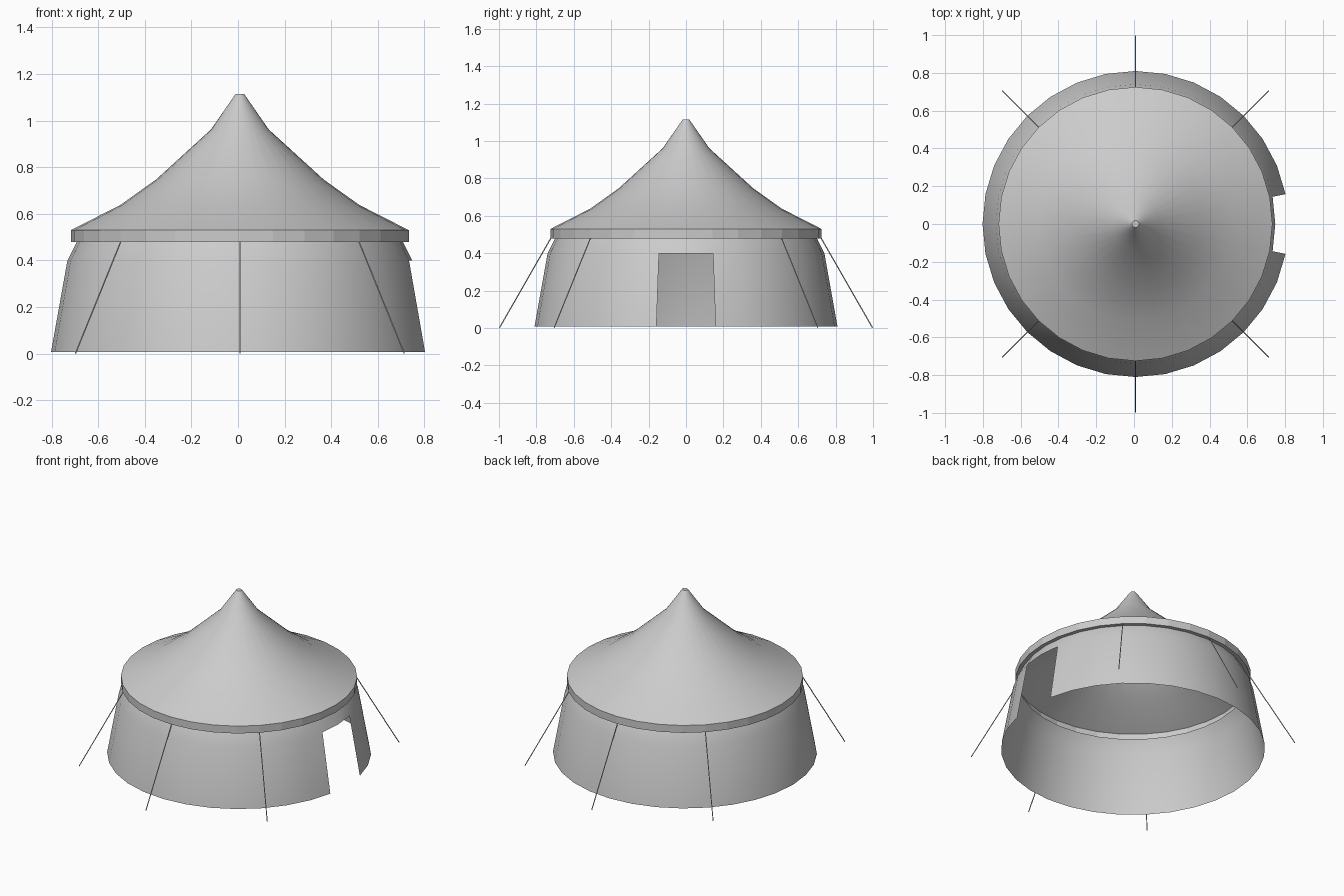
import bpy, bmesh, math
from mathutils import Vector

if "Cube" in bpy.data.objects:
    bpy.data.objects.remove(bpy.data.objects["Cube"])

SIDES = 32
SHIFT = 0.008   # keeps the whole tent centred, as the doorway side is open


def revolve(name, profile, skip=lambda row, seg: False, cap=False, angle=30):
    """Lathe a (radius, z) profile, listed bottom to top, into an open shell."""
    bm = bmesh.new()
    rings = []
    for r, z in profile:
        rings.append([bm.verts.new((SHIFT + r * math.cos(2 * math.pi * i / SIDES),
                                    r * math.sin(2 * math.pi * i / SIDES), z))
                      for i in range(SIDES)])
    for row in range(len(rings) - 1):
        lo, hi = rings[row], rings[row + 1]
        for i in range(SIDES):
            j = (i + 1) % SIDES
            if not skip(row, i):
                bm.faces.new((lo[i], lo[j], hi[j], hi[i]))
    if cap:
        bm.faces.new(rings[-1])
    bm.verts.ensure_lookup_table()
    me = bpy.data.meshes.new(name)
    bm.to_mesh(me)
    bm.free()
    ob = bpy.data.objects.new(name, me)
    bpy.context.collection.objects.link(ob)
    bpy.ops.object.select_all(action='DESELECT')
    ob.select_set(True)
    bpy.context.view_layer.objects.active = ob
    bpy.ops.object.shade_smooth_by_angle(angle=math.radians(angle))
    return ob


# Canvas wall, leaning inward, with a two-panel doorway on the +x side
revolve("wall", [(0.81, 0.008), (0.74, 0.4), (0.70, 0.48), (0.725, 0.48)],
        skip=lambda row, seg: row == 0 and seg in (0, SIDES - 1), angle=100)

# Vertical eave band
band = revolve("eave_band", [(0.725, 0.48), (0.725, 0.53)], angle=5)

# Swept conical roof
revolve("roof", [(0.725, 0.53), (0.513, 0.638), (0.36, 0.747),
                 (0.124, 0.962), (0.018, 1.115)], cap=True)

# Guy ropes from the eave to the ground
for n, deg in enumerate((45, 90, 135, 225, 270, 315)):
    d = Vector((math.cos(math.radians(deg)), math.sin(math.radians(deg)), 0))
    off = Vector((SHIFT, 0, 0))
    top = d * 0.722 + off + Vector((0, 0, 0.482))
    foot = d * 0.997 + off + Vector((0, 0, 0.002))
    axis = top - foot
    bpy.ops.mesh.primitive_cylinder_add(vertices=6, radius=0.003, depth=axis.length,
                                        location=(top + foot) / 2,
                                        rotation=axis.to_track_quat('Z', 'Y').to_euler())
    bpy.context.object.name = f"guy_rope_{n + 1}"
